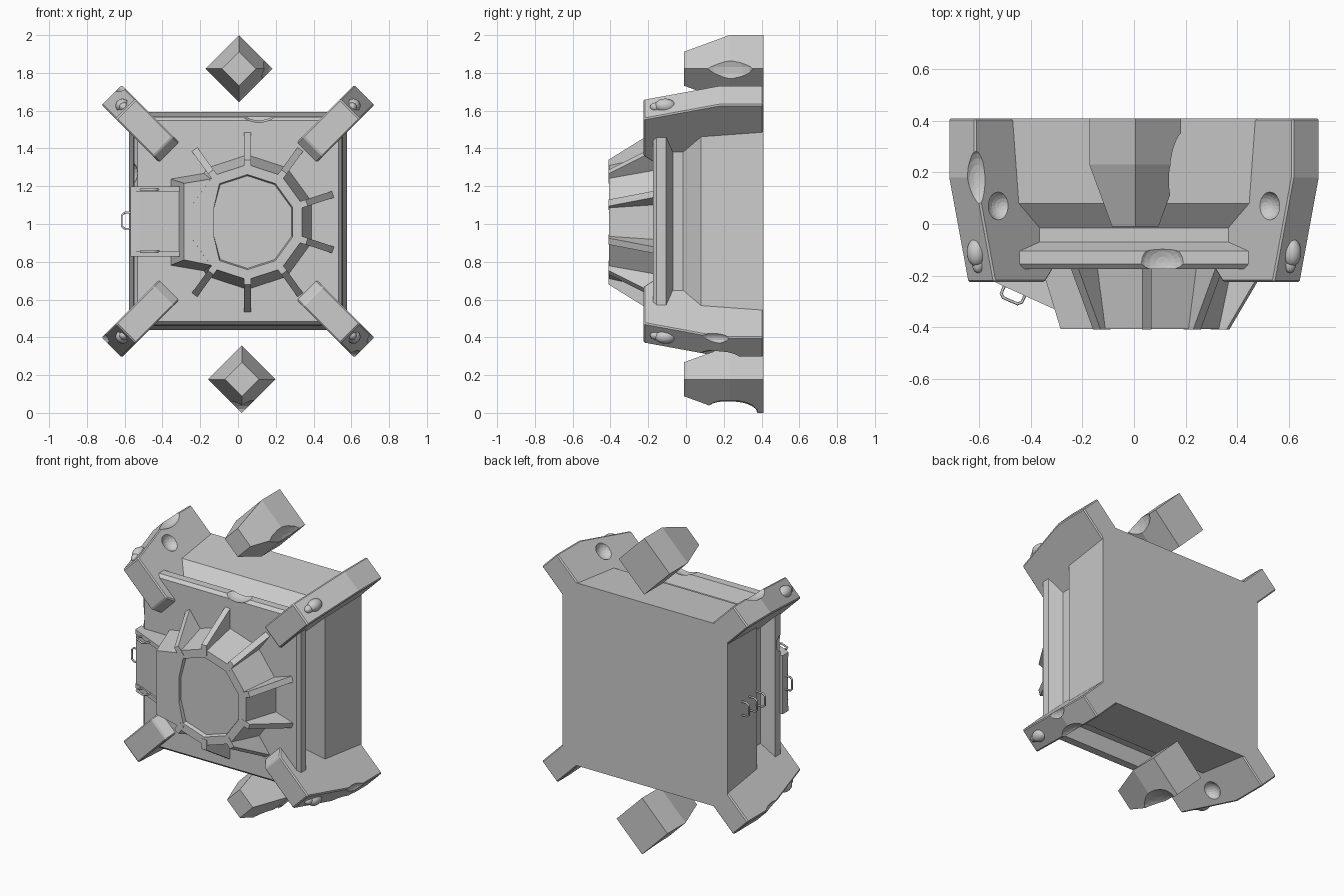
import bpy, bmesh, math
from mathutils import Vector

if "Cube" in bpy.data.objects:
    bpy.data.objects.remove(bpy.data.objects["Cube"])

CZ = 1.015                      # height of the bulkhead centre
grey = bpy.data.materials.new("plain grey")
grey.diffuse_color = (0.6, 0.6, 0.6, 1)
grey.use_nodes = True
grey.node_tree.nodes["Principled BSDF"].inputs["Base Color"].default_value = grey.diffuse_color


def add_mesh(name, bm, smooth=None):
    bmesh.ops.recalc_face_normals(bm, faces=bm.faces[:])
    me = bpy.data.meshes.new(name)
    bm.to_mesh(me)
    bm.free()
    ob = bpy.data.objects.new(name, me)
    bpy.context.collection.objects.link(ob)
    me.materials.append(grey)
    bpy.context.view_layer.objects.active = ob
    if smooth:
        bpy.ops.object.select_all(action='DESELECT')
        ob.select_set(True)
        bpy.ops.object.shade_smooth_by_angle(angle=math.radians(smooth))
    return ob


def loft(name, rings, smooth=None):
    """Skin a list of equal length point rings and cap both ends."""
    bm = bmesh.new()
    vs = [[bm.verts.new(p) for p in ring] for ring in rings]
    n = len(rings[0])
    for a, b in zip(vs, vs[1:]):
        for i in range(n):
            j = (i + 1) % n
            bm.faces.new((a[i], a[j], b[j], b[i]))
    bm.faces.new(vs[0])
    bm.faces.new(vs[-1])
    return add_mesh(name, bm, smooth)


def ngon(cx, cz, r, y, n, start):
    return [(cx + r * math.cos(start + i * math.tau / n), y,
             cz + r * math.sin(start + i * math.tau / n)) for i in range(n)]


def ball(name, loc, scale, smooth=None):
    bm = bmesh.new()
    bmesh.ops.create_uvsphere(bm, u_segments=20, v_segments=12, radius=1)
    for v in bm.verts:
        v.co = Vector([v.co[k] * scale[k] + loc[k] for k in range(3)])
    return add_mesh(name, bm, smooth)


def carve(ob, loc, scale):
    """Knock a rounded dent out of a part."""
    c = ball("dent_cutter", loc, scale)
    m = ob.modifiers.new("dent", 'BOOLEAN')
    m.operation, m.solver, m.object = 'DIFFERENCE', 'EXACT', c
    bpy.context.view_layer.objects.active = ob
    bpy.ops.object.modifier_apply(modifier=m.name)
    bpy.data.objects.remove(c)


def radial_plate(name, profile, cx, cz, ang, thick):
    """Extrude an (r, y) outline sideways along a spoke direction."""
    d = Vector((math.cos(ang), 0, math.sin(ang)))
    n = Vector((-math.sin(ang), 0, math.cos(ang)))
    o = Vector((cx, 0, cz))
    return loft(name, [[o + d * r + n * t + Vector((0, y, 0)) for r, y in profile]
                       for t in (-thick / 2, thick / 2)])


def handle(name, a, b, out):
    """Small round-wire grab loop between feet a and b, standing off by out."""
    a, b, out = Vector(a), Vector(b), Vector(out)
    s = (b - a) * 0.15
    cu = bpy.data.curves.new(name, 'CURVE')
    cu.dimensions = '3D'
    cu.bevel_depth, cu.bevel_resolution = 0.006, 1
    pts = [a, a + out * 0.75, a + s + out, b - s + out, b + out * 0.75, b]
    sp = cu.splines.new('POLY')
    sp.points.add(len(pts) - 1)
    for p, q in zip(sp.points, pts):
        p.co = (*q, 1)
    cu.materials.append(grey)
    bpy.context.collection.objects.link(bpy.data.objects.new(name, cu))


def square(y, h):
    return [(-h, y, CZ - h), (h, y, CZ - h), (h, y, CZ + h), (-h, y, CZ + h)]


# Main square hull with a chamfered front and a narrower neck
loft("hull", [square(y, h) for y, h in
              [(.41, .577), (.08, .553), (-.015, .472), (-.09, .472)]])

# Front armour plate with bevelled rim
plate = loft("front_plate", [square(y, h) for y, h in
                             [(-.07, .472), (-.105, .55), (-.155, .55), (-.175, .532)]])
carve(plate, (.11, -.15, CZ + .59), (.10, .09, .07))
carve(plate, (-.59, -.16, 1.27), (.06, .06, .07))

# Four diagonal corner braces with rounded lamps and battle dents
brace = [(.56, -.225), (.84, -.225), (.945, .18), (.945, .41), (.45, .41), (.45, -.1)]
for k, label in enumerate(["upper_right", "upper_left", "lower_left", "lower_right"]):
    ang = math.pi / 4 + k * math.pi / 2
    leg = radial_plate("brace_" + label, brace, 0, CZ, ang, .15)
    bv = leg.modifiers.new("bevel", 'BEVEL')
    bv.width, bv.segments = .007, 1
    bpy.context.view_layer.objects.active = leg
    bpy.ops.object.modifier_apply(modifier=bv.name)

    def spoke(r, t, y):
        return (r * math.cos(ang) - t * math.sin(ang), y,
                CZ + r * math.sin(ang) + t * math.cos(ang))
    side = 1 if k % 2 == 0 else -1
    carve(leg, spoke(.82, side * .10, .07), (.06, .06, .06))
    if k in (1, 3):
        carve(leg, spoke(.95, side * .09, .17), (.06, .12, .06))
    if k > 1:
        carve(leg, spoke(.97, -side * .08, .14), (.06, .10, .05))
    ball("lamp_" + label, spoke(.865, 0, -.11), (.037, .055, .037), 40)
    ball("lamp_tip_" + label, spoke(.855, 0, -.155), (.024, .035, .024), 40)

# Loose diamond posts above and below
for label, cx, cz in [("upper", .005, 1.822), ("lower", .02, .178)]:
    post = loft("post_" + label, [ngon(cx, cz, r, y, 4, 0) for y, r in
                                  [(.41, .178), (.23, .178), (-.01, .09)]])
    if label == "upper":
        carve(post, (.215, .20, 1.80), (.09, .17, .12))
    else:
        carve(post, (.03, .24, .0), (.12, .14, .075))

# Ten-sided turret ring with a recessed flat-sided window
TX, TZ = .05, 1.01
start = math.radians(18)


def window(y, r):
    return [(max(x, -.127), yy, z) for x, yy, z in ngon(TX, TZ, r, y, 10, start)]


loft("turret", [ngon(TX, TZ, .357, -.17, 10, start), ngon(TX, TZ, .305, -.408, 10, start),
                window(-.408, .252), window(-.385, .245)])

# Tapered ribs around the turret
rib = [(.265, -.16), (.265, -.41), (.33, -.41), (.485, -.16)]
for k in range(10):
    if k not in (4, 5):
        radial_plate("turret_rib_%d" % k, rib, TX, TZ, start + k * math.tau / 10, .036)


def side_block(name, outline, z0, z1):
    return loft(name, [[(x, y, z) for x, y in outline] for z in (z0, z1)])


# Shoulder joining the turret to the side housing
shoulder = loft("turret_shoulder", [
    [(-.36, -.16, .78), (-.12, -.16, .74), (-.12, -.16, 1.28), (-.36, -.16, 1.24)],
    [(-.285, -.407, .81), (-.135, -.407, .78), (-.135, -.407, 1.24), (-.285, -.407, 1.215)]])

# Sloped side housing with raised end rails
slope = [(-.57, -.15), (-.57, -.205), (-.52, -.225), (-.29, -.325), (-.25, -.15)]
side_block("side_housing", slope, .845, 1.18)
rail = [(-.57, -.15), (-.57, -.21), (-.52, -.235), (-.31, -.33), (-.31, -.15)]
for label, z in [("lower", .828), ("upper", 1.17)]:
    side_block("housing_rail_" + label, rail, z, z + .028)

# Grab handles on the housing face, its side, and the hull flank
for label, z in [("lower", .855), ("upper", 1.182)]:
    handle("face_handle_" + label, (-.50, -.235, z), (-.42, -.27, z), (-.02, -.045, 0))
handle("housing_handle", (-.565, -.18, .975), (-.565, -.18, 1.06), (-.05, 0, 0))
for i, y in enumerate((.09, .17, .25)):
    handle("hull_handle_%d" % i, (-.55, y, .975), (-.55, y, 1.06), (-.065, 0, 0))
